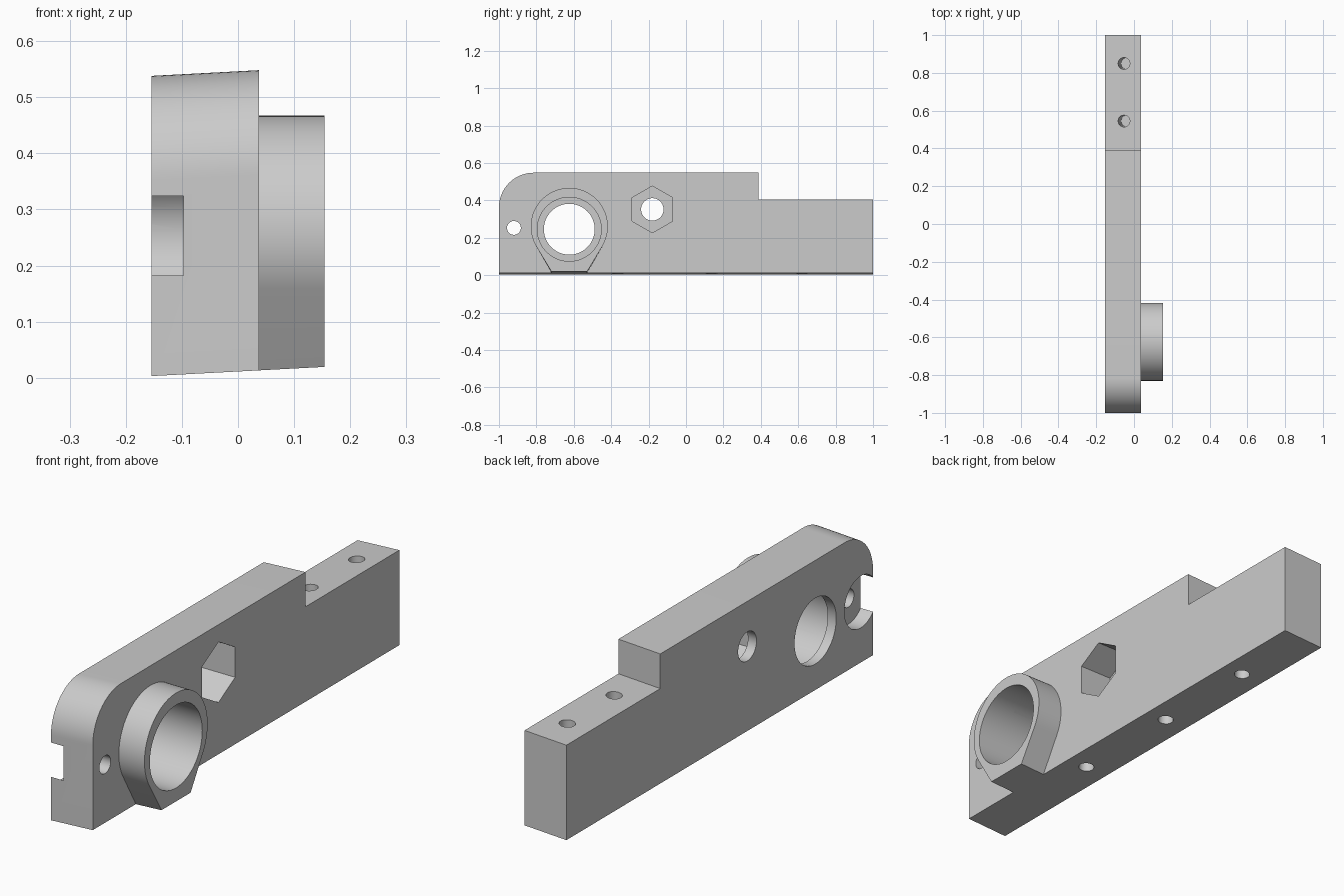
import bpy
import bmesh
from math import sin, cos, pi, radians, atan2, acos, hypot
from mathutils import Vector

if "Cube" in bpy.data.objects:
    bpy.data.objects.remove(bpy.data.objects["Cube"], do_unlink=True)

LEFT, FACE, RIM, LEDGE = -0.154, 0.037, 0.154, -0.115
SLOPE = 0.053
BORE_Y, BORE_Z = -0.624, 0.246

grey = bpy.data.materials.new("light grey")
grey.use_nodes = True
grey.diffuse_color = (0.6, 0.6, 0.6, 1)
grey.node_tree.nodes["Principled BSDF"].inputs["Base Color"].default_value = (0.6, 0.6, 0.6, 1)


def rise(x):
    """Height of the sloping underside at x."""
    return 0.003 + SLOPE * (x - LEFT)


def arc(cy, cz, r, start, end, n):
    return [(cy + r * cos(start + (end - start) * i / n),
             cz + r * sin(start + (end - start) * i / n)) for i in range(n + 1)]


def loft(name, loop_a, loop_b):
    """Solid between two matching loops."""
    bm = bmesh.new()
    a = [bm.verts.new(p) for p in loop_a]
    b = [bm.verts.new(p) for p in loop_b]
    bm.faces.new(a)
    bm.faces.new(b[::-1])
    for i in range(len(a)):
        j = (i + 1) % len(a)
        bm.faces.new((a[j], a[i], b[i], b[j]))
    bmesh.ops.recalc_face_normals(bm, faces=bm.faces)
    mesh = bpy.data.meshes.new(name)
    bm.to_mesh(mesh)
    bm.free()
    mesh.materials.append(grey)
    ob = bpy.data.objects.new(name, mesh)
    bpy.context.collection.objects.link(ob)
    return ob


def rod(name, start, end, r, sides=64):
    """Cutter prism between two points, with a corner pointing up or along y."""
    start, end = Vector(start), Vector(end)
    axis = (end - start).normalized()
    side = Vector((0, 1, 0))
    up = axis.cross(side).normalized()
    ring = [r * (sin(2 * pi * i / sides) * side + cos(2 * pi * i / sides) * up)
            for i in range(sides)]
    ob = loft(name, [start + p for p in ring], [end + p for p in ring])
    ob.hide_render = True
    return ob


def cut(ob, cutters):
    bpy.ops.object.select_all(action='DESELECT')
    bpy.context.view_layer.objects.active = ob
    ob.select_set(True)
    for cutter in cutters:
        mod = ob.modifiers.new("cut", 'BOOLEAN')
        mod.operation = 'DIFFERENCE'
        mod.solver = 'EXACT'
        mod.object = cutter
        bpy.ops.object.modifier_apply(modifier=mod.name)
        bpy.data.objects.remove(cutter, do_unlink=True)
    bpy.ops.object.shade_smooth_by_angle(angle=radians(25))


# Bar: stepped side profile with one rounded corner, slanted top and bottom
R = 0.185
profile = [(-1, 0), (1, 0), (1, 0.392), (0.388, 0.392), (0.388, 0.535)]
profile += arc(-1 + R, 0.535 - R, R, pi / 2, pi, 24)
bar = loft("bar", *[[(x, y, z + rise(x)) for y, z in profile] for x in (LEFT, FACE)])

# Collar: round top, straight tangents down to a flat foot level with the bar
CZ, CR, FOOT = 0.261, 0.206, 0.095
drop = CZ - rise(FACE)
tangent = -atan2(drop, FOOT) + acos(CR / hypot(FOOT, drop))
curve = arc(BORE_Y, CZ, CR, tangent, pi - tangent, 64)
collar = loft("collar", *[[(x, y, z) for y, z in curve]
                          + [(x, BORE_Y - FOOT, rise(x)), (x, BORE_Y + FOOT, rise(x))]
                          for x in (FACE, RIM)])


def cross_hole(name, y, z, r, x0=-0.3, x1=0.3, sides=64):
    return rod(name, (x0, y, z), (x1, y, z), r, sides)


# Stepped bore, hexagonal pocket with hole, and end hole with open counterbore
cutters = [
    cross_hole("bore_cutter", BORE_Y, BORE_Z, 0.136),
    cross_hole("wide_bore_cutter", BORE_Y, BORE_Z, 0.171, x0=LEDGE),
    cross_hole("bolt_cutter", -0.18, 0.352, 0.06),
    cross_hole("hexagon_cutter", -0.18, 0.352, 0.125, x0=LEDGE, sides=6),
    cross_hole("end_hole_cutter", -0.92, 0.253, 0.037, sides=32),
    cross_hole("counterbore_cutter", -0.92, 0.253, 0.107, x1=-0.097),
]


# Blind screw holes square to the slanted top and bottom
def screw_hole(y, z, depth, over):
    n = Vector((-SLOPE, 0, 1))
    p = Vector((-0.053, y, z))
    return rod("screw_cutter", p + n * depth, p + n * over, 0.031, 32)


cutters += [screw_hole(y, 0.4, -0.3, 0.05) for y in (0.545, 0.85)]
cutters += [screw_hole(y, 0.008, 0.25, -0.05) for y in (-0.365, 0.137, 0.62)]

cut(bar, cutters)
cut(collar, [cross_hole("collar_cutter", BORE_Y, BORE_Z, 0.171)])
